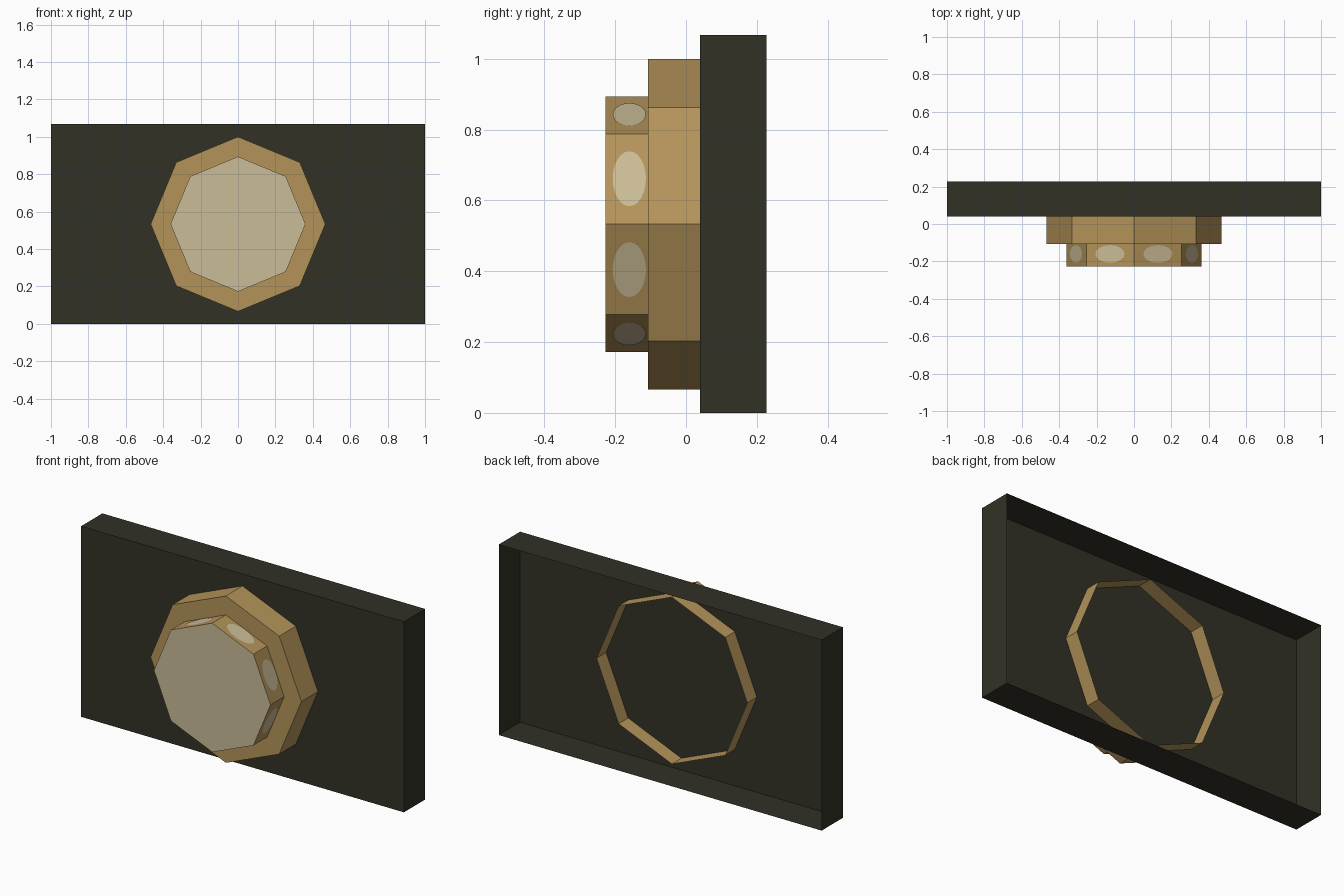
import bpy, bmesh, math
from mathutils import Vector

if "Cube" in bpy.data.objects:
    bpy.data.objects.remove(bpy.data.objects["Cube"])

CZ = 0.533  # height of the knob axis


def material(name, rgb):
    m = bpy.data.materials.new(name)
    lin = [((c / 255 + 0.055) / 1.055) ** 2.4 for c in rgb]
    m.diffuse_color = (*lin, 1)
    m.use_nodes = True
    m.node_tree.nodes["Principled BSDF"].inputs["Base Color"].default_value = m.diffuse_color
    return m


dark = material("dark olive", (50, 49, 38))
tan = material("tan", (180, 148, 90))
cream = material("cream", (202, 188, 151))


def finish(name, bm, *mats):
    me = bpy.data.meshes.new(name)
    bm.to_mesh(me)
    bm.free()
    for m in mats:
        me.materials.append(m)
    ob = bpy.data.objects.new(name, me)
    bpy.context.collection.objects.link(ob)
    return ob


# Shallow panel box, open at the back
bm = bmesh.new()
bmesh.ops.create_cube(bm, size=1)
for v in bm.verts:
    v.co = (v.co.x * 2, 0.134 + v.co.y * 0.188, 0.5335 + v.co.z * 1.067)
bm.normal_update()
back = [f for f in bm.faces if f.normal.y > 0.9]
bmesh.ops.delete(bm, geom=back, context='FACES_ONLY')
finish("panel_box", bm, dark)


def octagon_cup(name, r, y0, y1, mats):
    """Eight-sided tube along y, capped at the front and open behind."""
    bm = bmesh.new()
    front, rear = [], []
    for i in range(8):
        a = i * math.pi / 4
        x, z = r * math.cos(a), CZ + r * math.sin(a)
        front.append(bm.verts.new((x, y0, z)))
        rear.append(bm.verts.new((x, y1, z)))
    cap = bm.faces.new(front)
    cap.material_index = len(mats) - 1
    for i in range(8):
        j = (i + 1) % 8
        bm.faces.new((front[j], front[i], rear[i], rear[j]))
    return finish(name, bm, *mats)


# Wide base ring runs through the panel; narrower knob has a cream face
octagon_cup("base_ring", 0.467, -0.107, 0.125, [tan])
octagon_cup("knob", 0.361, -0.228, -0.06, [tan, cream])

# Thin oval spots, one on each side of the knob
bm = bmesh.new()
apothem = 0.361 * math.cos(math.pi / 8) + 0.002
for i in range(8):
    a = (i + 0.5) * math.pi / 4
    normal = Vector((math.cos(a), 0, math.sin(a)))
    along = Vector((-math.sin(a), 0, math.cos(a)))
    centre = normal * apothem + Vector((0, -0.16, CZ))
    verts = []
    for k in range(24):
        t = k * math.tau / 24
        verts.append(bm.verts.new(centre + along * (0.084 * math.cos(t))
                                  + Vector((0, 0.047 * math.sin(t), 0))))
    f = bm.faces.new(verts)
    f.normal_update()
    if f.normal.dot(normal) < 0:
        f.normal_flip()
finish("oval_spots", bm, cream)
